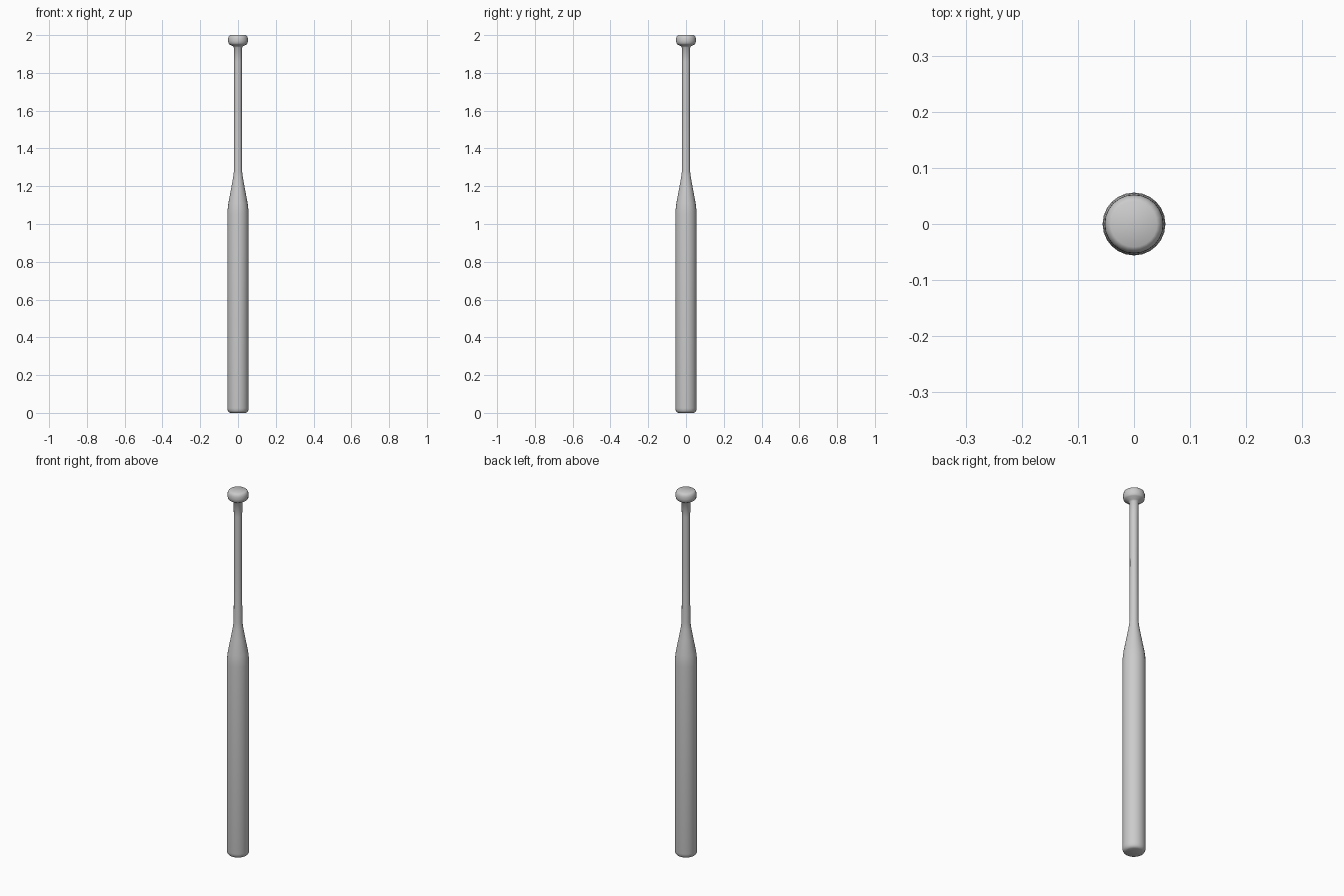
import bpy, bmesh, math

if "Cube" in bpy.data.objects:
    bpy.data.objects.remove(bpy.data.objects["Cube"])

SIDES = 24

def lathe(name, profile):
    """Revolve (radius, z) points around z, closing both ends with flat caps."""
    bm = bmesh.new()
    rings = []
    for r, z in profile:
        rings.append([bm.verts.new((r * math.cos(2 * math.pi * i / SIDES),
                                    r * math.sin(2 * math.pi * i / SIDES), z))
                      for i in range(SIDES)])
    for a, b in zip(rings, rings[1:]):
        for i in range(SIDES):
            j = (i + 1) % SIDES
            bm.faces.new((a[i], a[j], b[j], b[i]))
    bm.faces.new(rings[0][::-1])
    bm.faces.new(rings[-1])
    mesh = bpy.data.meshes.new(name)
    bm.to_mesh(mesh)
    bm.free()
    obj = bpy.data.objects.new(name, mesh)
    bpy.context.collection.objects.link(obj)
    bpy.ops.object.select_all(action='DESELECT')
    obj.select_set(True)
    bpy.context.view_layer.objects.active = obj
    bpy.ops.object.shade_smooth_by_angle(angle=math.radians(40))
    return obj

# One continuous turned piece: rounded barrel end, barrel, taper, handle, knob
lathe("bat", [
    (0.041, 0.0), (0.049, 0.004), (0.054, 0.012), (0.056, 0.025),   # barrel end
    (0.056, 1.05), (0.0545, 1.08), (0.051, 1.11),                   # barrel
    (0.036, 1.19), (0.026, 1.245), (0.0215, 1.28),                  # taper
    (0.0205, 1.60), (0.021, 1.86), (0.022, 1.935),                  # handle
    (0.028, 1.942), (0.046, 1.951), (0.051, 1.957),                 # knob underside
    (0.0525, 1.970), (0.052, 1.983), (0.048, 1.995), (0.041, 2.0),  # knob
])
